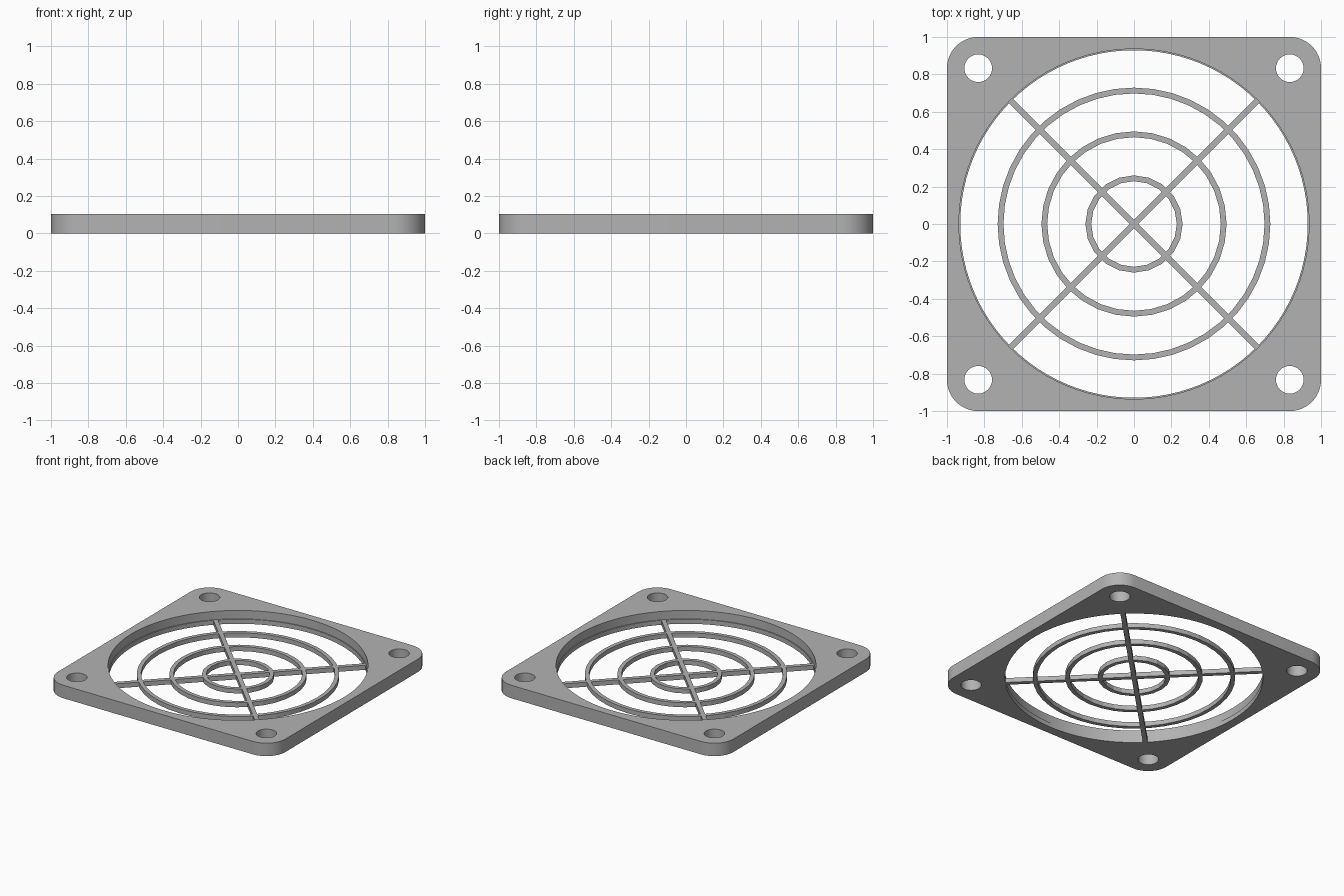
import bpy, bmesh, math
from mathutils import Matrix

if "Cube" in bpy.data.objects:
    bpy.data.objects.remove(bpy.data.objects["Cube"], do_unlink=True)

HEIGHT, GRILLE_H = 0.103, 0.036
OPENING, LIP = 0.936, 0.929
CORNER, SCREW_R = 0.167, 0.074

grey = bpy.data.materials.new("matte grey")
grey.use_nodes = True
colour = (0.45, 0.45, 0.45, 1)
grey.diffuse_color = colour
grey.node_tree.nodes["Principled BSDF"].inputs["Base Color"].default_value = colour


def circle(r, n, cx=0, cy=0):
    return [(cx + r * math.cos(math.tau * i / n), cy + r * math.sin(math.tau * i / n))
            for i in range(n)]


def rounded_square(half, r, steps=12):
    pts = []
    for q, (sx, sy) in enumerate([(1, 1), (-1, 1), (-1, -1), (1, -1)]):
        for i in range(steps + 1):
            a = math.pi / 2 * (q + i / steps)
            pts.append((sx * (half - r) + r * math.cos(a), sy * (half - r) + r * math.sin(a)))
    return pts


def finish(name, bm):
    bmesh.ops.recalc_face_normals(bm, faces=bm.faces)
    mesh = bpy.data.meshes.new(name)
    bm.to_mesh(mesh)
    bm.free()
    mesh.materials.append(grey)
    obj = bpy.data.objects.new(name, mesh)
    bpy.context.collection.objects.link(obj)
    return obj


def plate(name, loops, height):
    """Flat outline with holes, extruded upward from the ground."""
    bm = bmesh.new()
    edges = []
    for pts in loops:
        vs = [bm.verts.new((x, y, 0)) for x, y in pts]
        edges += [bm.edges.new((vs[i - 1], vs[i])) for i in range(len(vs))]
    bmesh.ops.triangle_fill(bm, edges=edges, use_beauty=True, use_dissolve=False)
    top = bmesh.ops.extrude_face_region(bm, geom=bm.faces[:], use_keep_orig=True)["geom"]
    bmesh.ops.translate(bm, vec=(0, 0, height),
                        verts=[v for v in top if isinstance(v, bmesh.types.BMVert)])
    return finish(name, bm)


def smooth(obj):
    bpy.ops.object.select_all(action='DESELECT')
    obj.select_set(True)
    bpy.context.view_layer.objects.active = obj
    bpy.ops.object.shade_smooth_by_angle(angle=math.radians(30))


# Square frame with the round opening and four screw holes
d = 1 - CORNER
screws = [circle(SCREW_R, 32, sx * d, sy * d) for sx in (-1, 1) for sy in (-1, 1)]
frame = plate("frame", [rounded_square(1, CORNER), circle(OPENING, 96)] + screws, HEIGHT)
smooth(frame)

# Thin lip around the lower part of the opening
smooth(plate("opening_lip", [circle(OPENING, 96), circle(LIP, 96)], GRILLE_H))

# Grille: crossed spokes merged with concentric rings
parts = []
for angle in (45, 135):
    bm = bmesh.new()
    bmesh.ops.create_cube(bm, size=1, matrix=Matrix.Rotation(math.radians(angle), 4, 'Z')
                          @ Matrix.Translation((0, 0, GRILLE_H / 2))
                          @ Matrix.Diagonal((2 * 0.933, 0.034, GRILLE_H, 1)))
    parts.append(finish("spoke", bm))
for outer, sides in ((0.26, 20), (0.495, 32), (0.729, 44)):
    parts.append(plate("ring", [circle(outer, sides), circle(outer - 0.031, sides)], GRILLE_H))

grille = parts[0]
grille.name = "grille"
bpy.context.view_layer.objects.active = grille
for part in parts[1:]:
    mod = grille.modifiers.new("merge", 'BOOLEAN')
    mod.operation, mod.solver, mod.object = 'UNION', 'EXACT', part
    bpy.ops.object.modifier_apply(modifier=mod.name)
    bpy.data.objects.remove(part, do_unlink=True)
